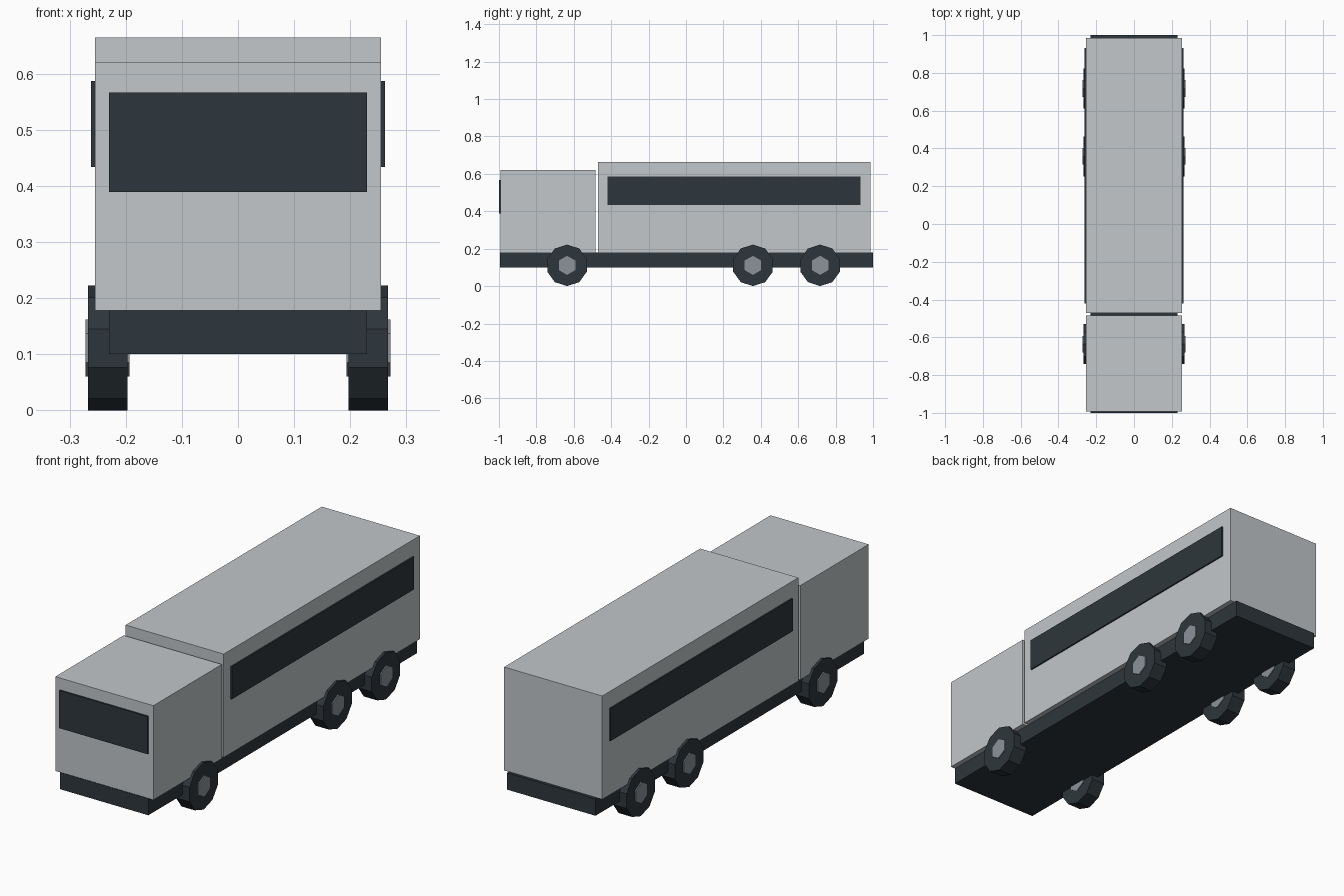
import bpy
import math

cube = bpy.data.objects.get("Cube")
if cube:
    bpy.data.objects.remove(cube, do_unlink=True)


def material(name, r, g, b):
    mat = bpy.data.materials.new(name)
    mat.use_nodes = True
    mat.diffuse_color = (r, g, b, 1)
    mat.node_tree.nodes["Principled BSDF"].inputs["Base Color"].default_value = (r, g, b, 1)
    return mat


body_grey = material("body light grey", 0.54, 0.57, 0.59)
dark_slate = material("dark slate", 0.027, 0.037, 0.045)
hub_grey = material("hub mid grey", 0.26, 0.29, 0.32)


def box(name, mat, x, y, z):
    """Box spanning the (low, high) pairs on each axis."""
    spans = (x, y, z)
    bpy.ops.mesh.primitive_cube_add(size=1, location=[(a + b) / 2 for a, b in spans])
    obj = bpy.context.object
    obj.name = name
    obj.scale = [b - a for a, b in spans]
    bpy.ops.object.transform_apply(location=False, rotation=False, scale=True)
    obj.data.materials.append(mat)


def disc(name, mat, sides, radius, x, y, z):
    """Faceted cylinder along x with a corner pointing up."""
    bpy.ops.mesh.primitive_cylinder_add(
        vertices=sides, radius=radius, depth=abs(x[1] - x[0]),
        location=((x[0] + x[1]) / 2, y, z), rotation=(math.pi / 2, 0, math.pi / 2))
    obj = bpy.context.object
    obj.name = name
    obj.data.materials.append(mat)


# Chassis and the two body sections
HALF = 0.255
box("chassis", dark_slate, (-0.23, 0.23), (-0.994, 1.0), (0.1, 0.179))
box("cab", body_grey, (-HALF, HALF), (-0.992, -0.484), (0.178, 0.621))
box("rear_body", body_grey, (-HALF, HALF), (-0.47, 0.986), (0.178, 0.664))

# Window plates
box("windscreen", dark_slate, (-0.23, 0.23), (-1.0, -0.991), (0.389, 0.566))
for side, s in (("left", 1), ("right", -1)):
    box(side + "_window", dark_slate, sorted((s * 0.254, s * 0.262)),
        (-0.42, 0.933), (0.434, 0.587))

    # Wheels, each with a hub showing on both faces
    for axle, y in (("front", -0.636), ("middle", 0.358), ("rear", 0.717)):
        name = f"{axle}_{side}_"
        disc(name + "tyre", dark_slate, 10, 0.111, (s * 0.197, s * 0.267), y, 0.111)
        disc(name + "hub", hub_grey, 6, 0.051, (s * 0.193, s * 0.272), y, 0.111)
